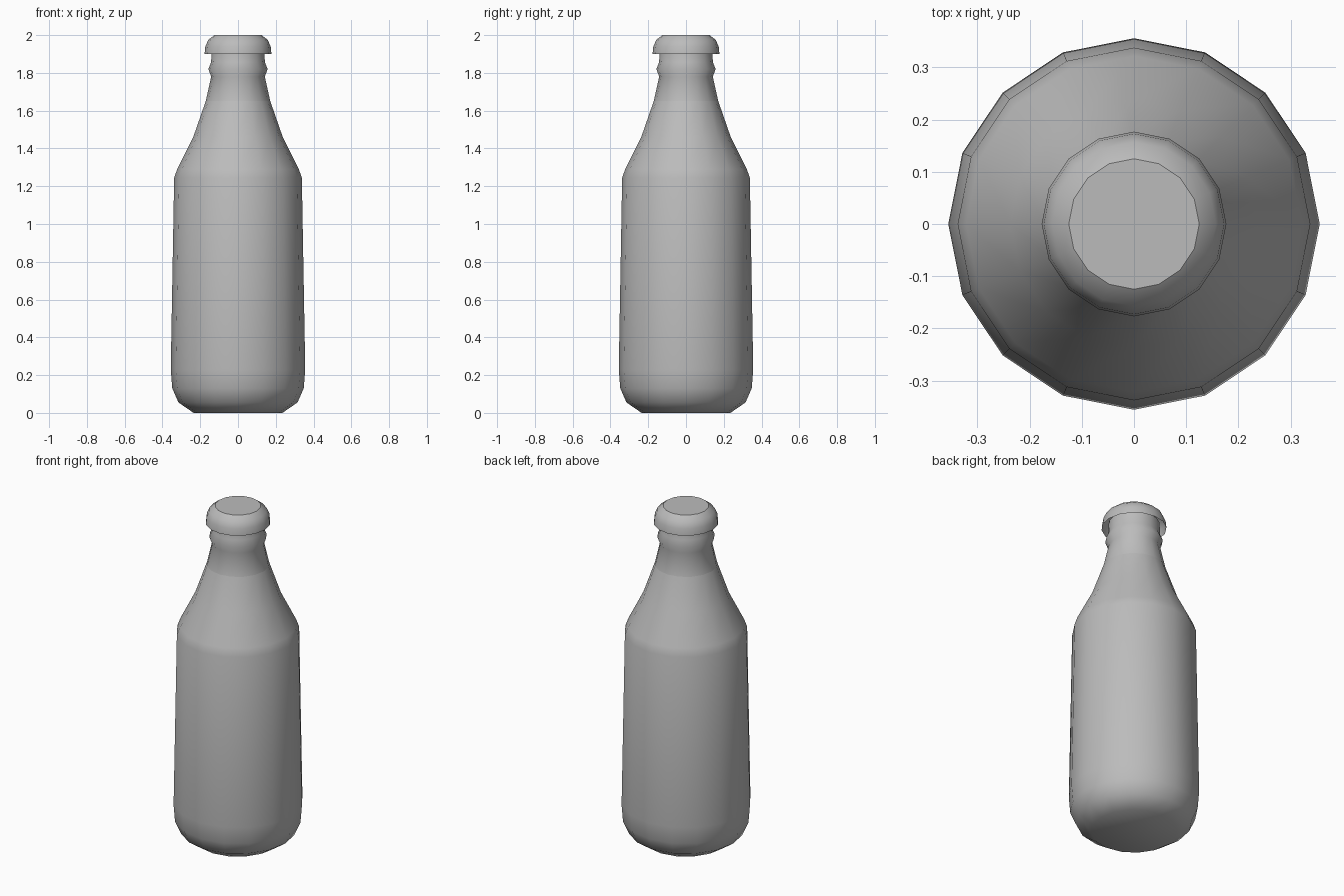
import bpy, bmesh, math

if "Cube" in bpy.data.objects:
    bpy.data.objects.remove(bpy.data.objects["Cube"])

SIDES = 16

grey = bpy.data.materials.new("grey")
grey.diffuse_color = (0.5, 0.5, 0.5, 1)
grey.use_nodes = True
grey.node_tree.nodes["Principled BSDF"].inputs["Base Color"].default_value = grey.diffuse_color


def lathe(name, profile, close_bottom=False, close_top=False, angle=60):
    """Revolve (radius, height) points, listed bottom to top, about z."""
    bm = bmesh.new()
    rings = []
    for r, z in profile:
        rings.append([bm.verts.new((r * math.cos(2 * math.pi * i / SIDES),
                                    r * math.sin(2 * math.pi * i / SIDES), z))
                      for i in range(SIDES)])
    for a, b in zip(rings, rings[1:]):
        for i in range(SIDES):
            j = (i + 1) % SIDES
            bm.faces.new((a[i], a[j], b[j], b[i]))
    if close_bottom:
        bm.faces.new(rings[0][::-1])
    if close_top:
        bm.faces.new(rings[-1])
    mesh = bpy.data.meshes.new(name)
    bm.to_mesh(mesh)
    bm.free()
    mesh.materials.append(grey)
    obj = bpy.data.objects.new(name, mesh)
    bpy.context.collection.objects.link(obj)
    bpy.ops.object.select_all(action='DESELECT')
    obj.select_set(True)
    bpy.context.view_layer.objects.active = obj
    bpy.ops.object.shade_smooth_by_angle(angle=math.radians(angle))
    return obj


# Body with rounded base and sloping shoulder
lathe("bottle_body", [(0.235, 0), (0.315, 0.055), (0.348, 0.13), (0.356, 0.23),
                      (0.338, 1.245), (0.322, 1.29), (0.237, 1.46), (0.171, 1.65)],
      close_bottom=True)

# Neck with a raised ring, running up into the cap
lathe("bottle_neck", [(0.171, 1.65), (0.142, 1.78), (0.157, 1.82),
                      (0.142, 1.857), (0.14, 1.93)])

# Domed cap, open underneath, with a flat top
lathe("bottle_cap", [(0.177, 1.9), (0.173, 1.94), (0.157, 1.975), (0.125, 2.0)])
lathe("cap_top", [(0.125, 2.0)], close_top=True)
